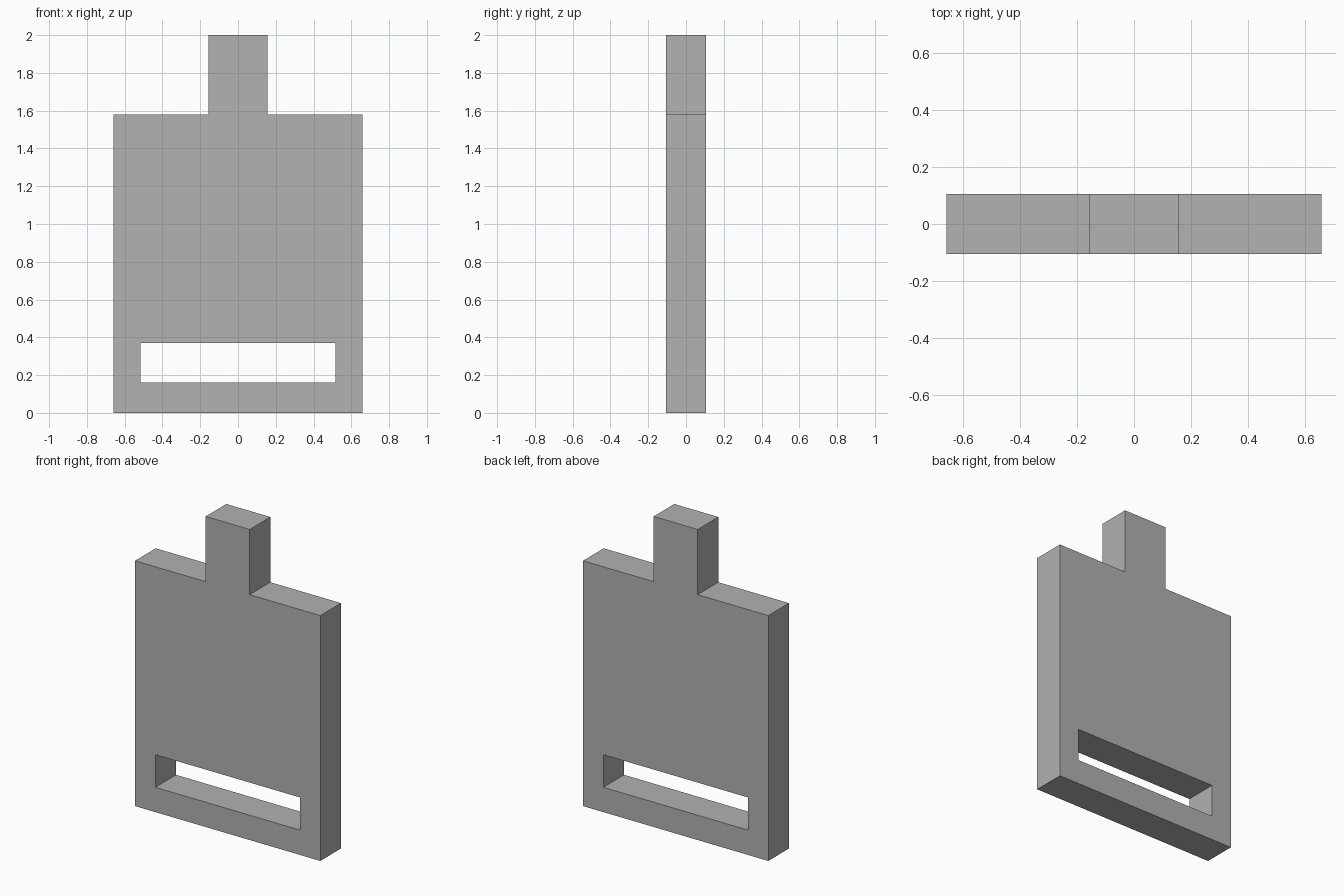
import bpy
import bmesh
from mathutils import Vector

cube = bpy.data.objects.get("Cube")
if cube:
    bpy.data.objects.remove(cube, do_unlink=True)

HALF_DEPTH = 0.105

# Plain grey finish
grey = bpy.data.materials.new("plain_grey")
grey.use_nodes = True
colour = (0.445, 0.445, 0.445, 1)
grey.diffuse_color = colour
grey.node_tree.nodes["Principled BSDF"].inputs["Base Color"].default_value = colour

# Right half of the outline, mirrored to close the shape
half = [(0.66, 0), (0.66, 1.58), (0.157, 1.58), (0.157, 2)]
outline = half + [(-x, z) for x, z in reversed(half)]
slot = [(0.515, 0.16), (0.515, 0.37), (-0.515, 0.37), (-0.515, 0.16)]

bm = bmesh.new()


def add_loop(points):
    verts = [bm.verts.new((x, -HALF_DEPTH, z)) for x, z in points]
    return [bm.edges.new((v, verts[i - 1])) for i, v in enumerate(verts)]


# Slotted front face, extruded to the full thickness
edges = add_loop(outline) + add_loop(slot)
bmesh.ops.triangle_fill(bm, edges=edges, use_beauty=True, normal=Vector((0, -1, 0)))
extruded = bmesh.ops.extrude_face_region(bm, geom=bm.faces[:], use_keep_orig=True)
back = [g for g in extruded["geom"] if isinstance(g, bmesh.types.BMVert)]
bmesh.ops.translate(bm, verts=back, vec=(0, 2 * HALF_DEPTH, 0))
bmesh.ops.recalc_face_normals(bm, faces=bm.faces[:])

mesh = bpy.data.meshes.new("slotted_plate")
bm.to_mesh(mesh)
bm.free()
mesh.materials.append(grey)
plate = bpy.data.objects.new("slotted_plate", mesh)
bpy.context.collection.objects.link(plate)
